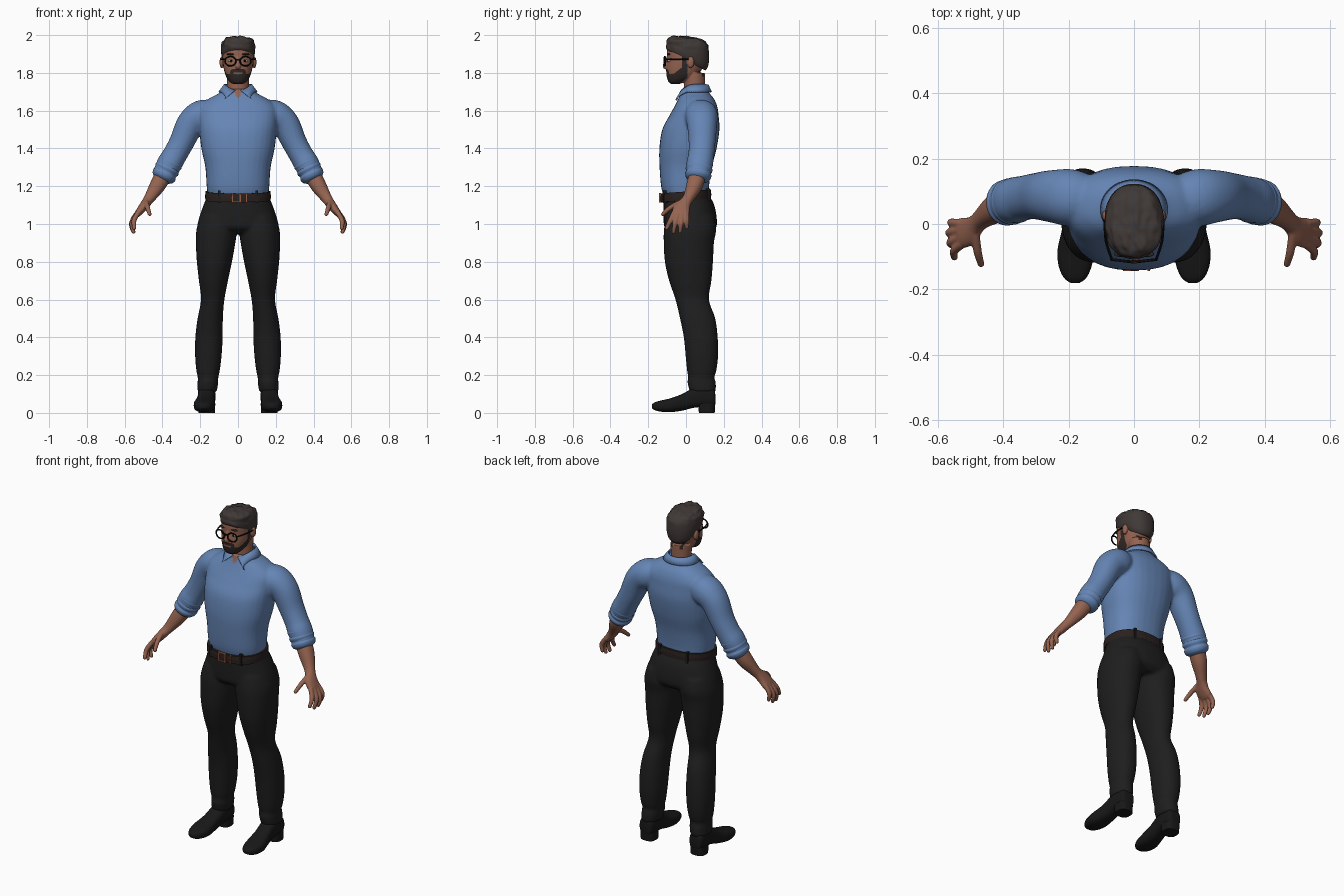
import bpy, bmesh, math
from mathutils import Vector, noise

if "Cube" in bpy.data.objects:
    bpy.data.objects.remove(bpy.data.objects["Cube"])


def material(name, r, g, b):
    m = bpy.data.materials.new(name)
    m.use_nodes = True
    m.diffuse_color = (r, g, b, 1)
    m.node_tree.nodes["Principled BSDF"].inputs["Base Color"].default_value = (r, g, b, 1)
    return m


SHIRT = material("blue cotton", .13, .235, .46)
SKIN = material("brown skin", .30, .125, .08)
HAIR = material("dark brown hair", .05, .04, .037)
BEARD = material("beard brown", .03, .022, .02)
TROUSERS = material("black cloth", .013, .013, .013)
SHOE = material("black leather", .009, .009, .009)
BELT = material("dark belt leather", .022, .015, .013)
COPPER = material("copper", .30, .10, .05)
FRAME = material("black plastic", .004, .004, .004)
WHITE = material("eye white", .6, .57, .54)


def spline(rows, n=5):
    """Catmull-Rom interpolation of number rows."""
    out = []
    for i in range(len(rows) - 1):
        quad = zip(rows[max(i - 1, 0)], rows[i], rows[i + 1], rows[min(i + 2, len(rows) - 1)])
        quad = list(quad)
        for k in range(n):
            t = k / n
            out.append([b + .5 * t * (c - a + t * (2*a - 5*b + 4*c - d + t * (3*(b - c) + d - a)))
                        for a, b, c, d in quad])
    return out + [list(rows[-1])]


def loft(bm, rings, power=.9, seg=32, sides=(1,)):
    """Skin rings of (centre, u axis, v axis), closed at both ends."""
    def bend(v):
        return math.copysign(abs(v) ** power, v)
    for s in sides:
        loops = []
        for c, u, v in rings:
            pts = [c + u * bend(math.cos(a)) + v * bend(math.sin(a))
                   for a in (math.tau * k / seg for k in range(seg))]
            loops.append([bm.verts.new((p.x * s, p.y, p.z)) for p in pts])
        for a, b in zip(loops, loops[1:]):
            for k in range(seg):
                j = (k + 1) % seg
                bm.faces.new((a[k], a[j], b[j], b[k]))
        bm.faces.new(loops[0])
        bm.faces.new(loops[-1])


def slices(rows):
    """Level rings from (z, x0, x1, y_front, y_back)."""
    return [(Vector(((a + b) / 2, (f + k) / 2, z)), Vector(((b - a) / 2, 0, 0)),
             Vector((0, (k - f) / 2, 0))) for z, a, b, f, k in spline(rows)]


def centred(rows):
    return slices([(z, -w, w, f, k) for z, w, f, k in rows])


def tube(rows, n=5):
    """Rings across a path of (x, y, z, radius along y, other radius)."""
    rows = spline(rows, n)
    pts = [Vector(r[:3]) for r in rows]
    rings = []
    for i, p in enumerate(pts):
        t = (pts[min(i + 1, len(pts) - 1)] - pts[max(i - 1, 0)]).normalized()
        y = Vector((0, 1, 0))
        u = (y - t * y.dot(t)).normalized()
        rings.append((p, u * rows[i][3], t.cross(u) * rows[i][4]))
    return rings


def finish(name, bm, mats, voxel=0, passes=3, rule=None, smooth=True):
    """Make the object, blend its parts if asked, and colour faces by rule."""
    bmesh.ops.recalc_face_normals(bm, faces=bm.faces)
    me = bpy.data.meshes.new(name)
    bm.to_mesh(me)
    bm.free()
    ob = bpy.data.objects.new(name, me)
    bpy.context.collection.objects.link(ob)
    if voxel:
        r = ob.modifiers.new("blend", 'REMESH')
        r.mode, r.voxel_size = 'VOXEL', voxel
        sm = ob.modifiers.new("soften", 'SMOOTH')
        sm.factor, sm.iterations = .5, passes
        bpy.context.view_layer.update()
        dg = bpy.context.evaluated_depsgraph_get()
        baked = bpy.data.meshes.new_from_object(ob.evaluated_get(dg))
        ob.modifiers.clear()
        ob.data = me = baked
    me.materials.clear()
    for m in mats:
        me.materials.append(m)
    for p in me.polygons:
        p.use_smooth = smooth
        p.material_index = rule(*p.center) if rule else 0
    return ob


def ball(bm, c, r):
    new = bmesh.ops.create_uvsphere(bm, u_segments=16, v_segments=10, radius=1)["verts"]
    for v in new:
        v.co = Vector(c) + Vector([a * b for a, b in zip(v.co, r)])


def box(bm, c, size):
    for v in bmesh.ops.create_cube(bm, size=1)["verts"]:
        v.co = Vector(c) + Vector([a * b for a, b in zip(v.co, size)])


BOTH = (1, -1)

# Shirt: torso and sleeves blended, open throat coloured as skin
bm = bmesh.new()
loft(bm, centred([(1.15, .16, -.12, .12), (1.2, .166, -.132, .122), (1.3, .173, -.14, .137),
                  (1.4, .194, -.141, .162), (1.5, .205, -.126, .177), (1.57, .21, -.09, .173),
                  (1.62, .205, -.062, .166), (1.66, .16, -.042, .15), (1.69, .105, -.03, .126),
                  (1.715, .07, -.024, .11)]), .85)
loft(bm, tube([(.12, .07, 1.58, .07, .07), (.19, .08, 1.574, .087, .083), (.25, .085, 1.53, .08, .075),
               (.298, .085, 1.433, .071, .066), (.335, .08, 1.365, .068, .064),
               (.365, .072, 1.315, .07, .066), (.4, .062, 1.245, .06, .058)]), .95, sides=BOTH)
finish("shirt", bm, [SHIRT, SKIN], .008, 5,
       lambda x, y, z: int(z > 1.668 and y < .01 and abs(x) < (z - 1.66) * .55))

# Rolled cuffs
bm = bmesh.new()
radii = (.06, .07, .069, .064, .071, .07, .064, .07, .068, .062, .045)
a, b = Vector((.353, .075, 1.335)), Vector((.404, .061, 1.232))
loft(bm, tube([(*a.lerp(b, i / 10), r, r * .94) for i, r in enumerate(radii)], 2), .95, sides=BOTH)
finish("rolled_cuffs", bm, [SHIRT])

# Collar: folded band ending in two points
bm = bmesh.new()
for s in BOTH:
    prev = None
    for i in range(25):
        f = .2 + (math.pi - .2) * i / 24
        sn, cs = math.sin(f), math.cos(f)
        top = Vector((.07 * sn, .045 - .07 * cs, 1.738 - .032 * max(cs, 0) ** 2))
        low = Vector((.1 * sn, .045 - .088 * cs, 1.698))
        low = low.lerp(Vector((.078, -.052, 1.655)), max(0, 1 - (f - .2) / .9))
        row = [bm.verts.new((p.x * s, p.y, p.z)) for p in (top, top.lerp(low, .5), low)]
        if prev:
            for k in (0, 1):
                bm.faces.new((prev[k], prev[k + 1], row[k + 1], row[k]))
        prev = row
bmesh.ops.remove_doubles(bm, verts=bm.verts, dist=.0005)
collar = finish("collar", bm, [SHIRT])
thick = collar.modifiers.new("thickness", 'SOLIDIFY')
thick.thickness, thick.offset = .008, 0

# Trousers: hips and legs blended
bm = bmesh.new()
loft(bm, centred([(1.15, .163, -.118, .124), (1.1, .183, -.119, .15), (1.03, .207, -.119, .163),
                  (.98, .215, -.112, .16), (.95, .19, -.07, .13)]), .88)
loft(bm, slices([(1.04, .01, .2, -.105, .15), (.97, .006, .22, -.117, .16), (.9, .014, .223, -.118, .148),
                 (.8, .032, .218, -.112, .143), (.7, .053, .207, -.09, .135), (.6, .072, .196, -.056, .122),
                 (.5, .08, .214, -.032, .155), (.4, .081, .226, -.012, .168), (.3, .087, .227, -.002, .17),
                 (.22, .097, .22, .006, .16), (.19, .104, .213, .012, .15), (.16, .105, .214, .008, .158),
                 (.11, .112, .215, .02, .158)]), .92, sides=BOTH)
finish("trousers", bm, [TROUSERS], .009, 4)

# Belt, raised a little at the back
bm = bmesh.new()
rings = [(Vector((0, -.002, z)), Vector((w, 0, 0)), Vector((0, w - .038, .01)))
         for z, w in ((1.125, .15), (1.125, .173), (1.148, .174), (1.172, .172), (1.172, .15))]
loft(bm, rings, .87, 48)
finish("belt", bm, [BELT], smooth=False)

# Buckle frame and belt keeper
bm = bmesh.new()
for x in (-.03, .012, .045):
    box(bm, (x, -.138, 1.139), (.008, .012, .05))
for z in (1.116, 1.162):
    box(bm, (-.009, -.138, z), (.048, .012, .006))
finish("buckle", bm, [COPPER], smooth=False)

# Belt loops
bm = bmesh.new()
for s in BOTH:
    box(bm, (s * .1, -.108, 1.145), (.014, .03, .066))
    box(bm, (s * .09, .116, 1.155), (.014, .02, .066))
finish("belt_loops", bm, [TROUSERS], smooth=False)

# Shoes: upper lofted heel to toe, plus heel block
bm = bmesh.new()
upper = spline([(.155, .166, .025, .045, .1), (.145, .166, .04, .035, .13), (.09, .166, .047, .032, .145),
                (.035, .167, .046, .026, .13), (-.02, .172, .049, .012, .1), (-.08, .178, .056, .004, .078),
                (-.13, .18, .05, .006, .066), (-.165, .18, .034, .014, .056), (-.181, .18, .012, .024, .044)])
loft(bm, [(Vector((x, y, (lo + hi) / 2)), Vector((w, 0, 0)), Vector((0, 0, (hi - lo) / 2)))
          for y, x, w, lo, hi in upper], .75, sides=BOTH)
finish("shoes", bm, [SHOE])
bm = bmesh.new()
loft(bm, slices([(0, .122, .21, .068, .152), (.05, .12, .212, .064, .155)]), .7, sides=BOTH)
heels = finish("shoe_heels", bm, [SHOE], smooth=False)

# Forearms and hands
bm = bmesh.new()
loft(bm, tube([(.385, .066, 1.275, .045, .045), (.425, .045, 1.205, .043, .042),
               (.462, .018, 1.147, .031, .031), (.482, 0, 1.118, .03, .026), (.506, -.022, 1.085, .044, .023),
               (.528, -.028, 1.057, .045, .018), (.535, -.03, 1.04, .03, .01)]), sides=BOTH)
fingers = [((.525, -.06, 1.065), (.55, -.082, 1.02), (.549, -.102, .978)),
           ((.53, -.04, 1.06), (.561, -.056, 1.008), (.553, -.066, .958)),
           ((.532, -.018, 1.06), (.564, -.026, 1.004), (.555, -.031, .96)),
           ((.528, .002, 1.065), (.558, .004, 1.02), (.553, .004, .982)),
           ((.486, -.03, 1.115), (.478, -.085, 1.085), (.468, -.122, 1.052))]
for root, knuckle, tip in fingers:
    path = [(*root, .014, .014), (*knuckle, .013, .013), (*tip, .0105, .0105)]
    loft(bm, tube(path), 1, 16, BOTH)
    for s in BOTH:
        ball(bm, (tip[0] * s, tip[1], tip[2]), (.0105,) * 3)
finish("forearms_and_hands", bm, [SKIN], .0045, 3)

# Head, neck, nose and ears blended; beard coloured by region
bm = bmesh.new()
loft(bm, centred([(1.66, .058, -.012, .1), (1.72, .058, -.01, .1), (1.8, .06, -.01, .1)]), 1)
loft(bm, centred([(1.742, .03, -.083, -.03), (1.755, .047, -.094, 0), (1.78, .063, -.102, .05),
                  (1.82, .075, -.105, .085), (1.87, .081, -.1, .104), (1.92, .081, -.1, .108),
                  (1.96, .07, -.08, .095), (1.98, .045, -.05, .06)]), .9)
loft(bm, tube([(0, -.095, 1.885, .008, .008), (0, -.105, 1.855, .01, .01),
               (0, -.112, 1.836, .012, .015), (0, -.106, 1.824, .008, .012)]), 1, 16)
for s in BOTH:
    ball(bm, (s * .086, .025, 1.856), (.012, .019, .031))


def beard(x, y, z):
    jaw = 1.735 + max(0, y + .04) * .9 < z < 1.793 + max(0, y + .07) * .7 and y < .005
    moustache = abs(x) < .034 and 1.804 < z < 1.82 and y < -.08
    lips = abs(x) < .02 and 1.793 < z < 1.802
    chin_patch = abs(x) > .024 and z < 1.815 and z > 1.78 and abs(x) < .04
    sideburn = -.022 < y < .004 and 1.8 < z < 1.9 and abs(x) > .06
    return int((jaw or moustache or chin_patch or sideburn) and not lips)


finish("head", bm, [SKIN, BEARD], .0045, 2, beard)

# Hair: tilted cap, rough on the crown
bm = bmesh.new()
cap = spline([(1.868, 0, .076, .102, .055), (1.885, .005, .086, .112, .05), (1.92, .01, .09, .113, .032),
              (1.955, .006, .086, .11, .008), (1.978, -.006, .072, .09, .003), (1.99, -.02, .046, .06, .003),
              (1.995, -.03, .012, .016, 0)])
loft(bm, [(Vector((0, y, z)), Vector((a, 0, 0)), Vector((0, b, -t))) for z, y, a, b, t in cap], .9, 48)
for v in bm.verts:
    grow = min(1, max(0, (v.co.z - 1.9) / .06))
    n = noise.noise(Vector((v.co.x * 50, v.co.y * 35, v.co.z * 45)))
    v.co += Vector((v.co.x, v.co.y, .06)).normalized() * n * .009 * grow
    v.co.z = min(v.co.z, 2)
finish("hair", bm, [HAIR])

# Eyebrows
bm = bmesh.new()
for s in BOTH:
    ball(bm, (s * .038, -.092, 1.899), (.024, .009, .005))
finish("eyebrows", bm, [BEARD])

# Eyes and pupils
bm = bmesh.new()
for s in BOTH:
    ball(bm, (s * .036, -.088, 1.864), (.014, .009, .007))
finish("eyes", bm, [WHITE])
bm = bmesh.new()
for s in BOTH:
    ball(bm, (s * .036, -.095, 1.864), (.006, .004, .006))
finish("pupils", bm, [FRAME])

# Glasses: rims, bridge and temples
for s, side in ((1, "left"), (-1, "right")):
    bpy.ops.mesh.primitive_torus_add(location=(s * .04, -.112, 1.862), rotation=(math.pi / 2, 0, -s * -.12),
                                     major_segments=32, minor_segments=8, major_radius=.029, minor_radius=.0042)
    rim = bpy.context.object
    rim.name = side + "_glasses_rim"
    rim.scale.y = .87
    rim.data.materials.append(FRAME)
    bpy.ops.object.shade_smooth()
bm = bmesh.new()
box(bm, (0, -.115, 1.87), (.024, .006, .007))
loft(bm, tube([(.068, -.108, 1.872, .004, .004), (.086, -.05, 1.873, .004, .004),
               (.09, .02, 1.872, .004, .004)]), 1, 8, BOTH)
finish("glasses_bridge_and_temples", bm, [FRAME], smooth=False)
